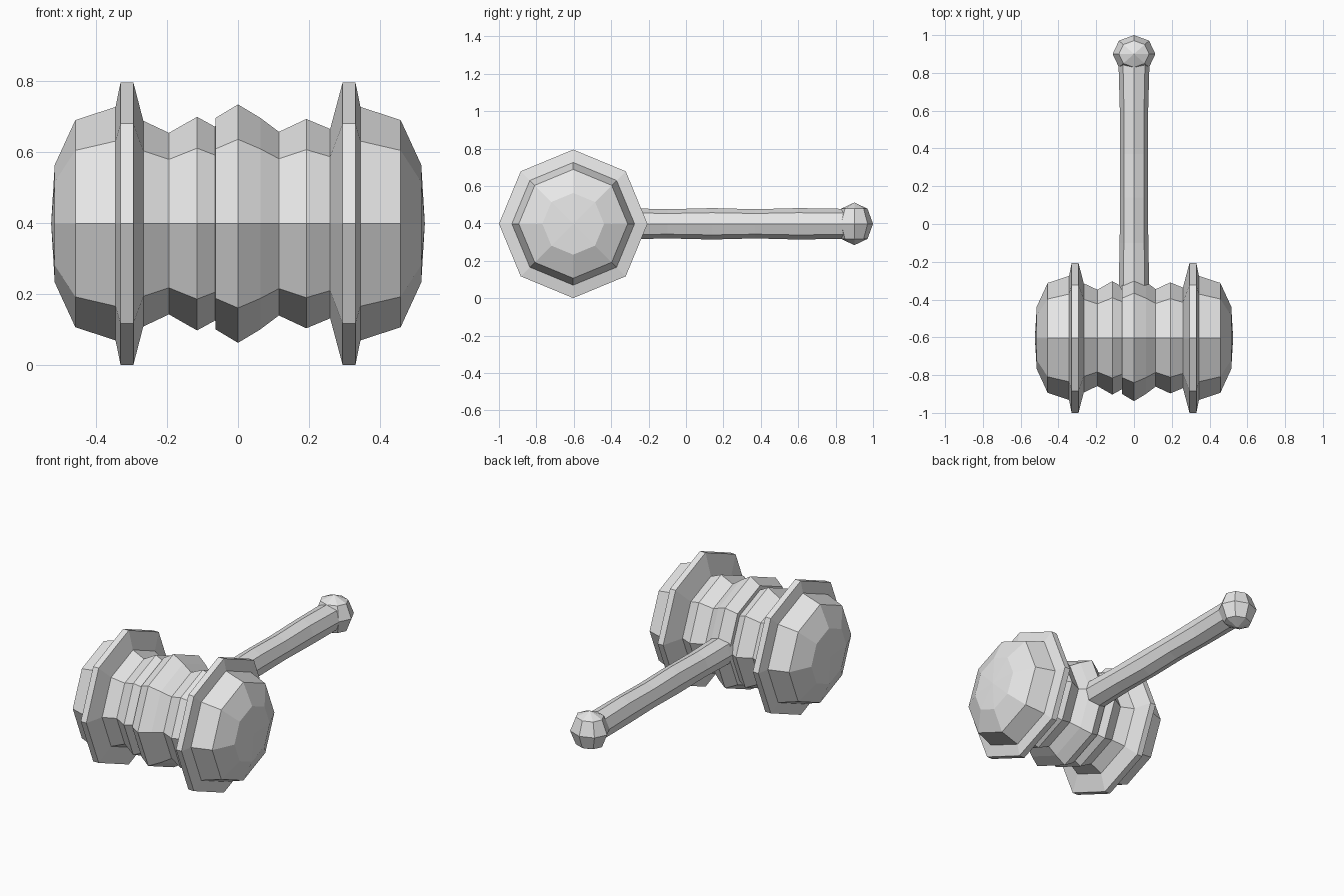
import bpy, bmesh, math
from mathutils import Matrix

if "Cube" in bpy.data.objects:
    bpy.data.objects.remove(bpy.data.objects["Cube"])

SIDES = 8
HEAD = (0, -0.603, 0.398)

grey = bpy.data.materials.new("plain grey")
grey.use_nodes = True
grey.diffuse_color = (0.8, 0.8, 0.8, 1)
grey.node_tree.nodes["Principled BSDF"].inputs["Base Color"].default_value = (0.8, 0.8, 0.8, 1)


def finish(name, bm, location):
    bmesh.ops.recalc_face_normals(bm, faces=bm.faces[:])
    mesh = bpy.data.meshes.new(name)
    bm.to_mesh(mesh)
    bm.free()
    mesh.materials.append(grey)
    obj = bpy.data.objects.new(name, mesh)
    obj.location = location
    bpy.context.collection.objects.link(obj)
    return obj


def loft(name, profile, axis, location):
    """Eight-sided rings (position, horizontal radius, vertical radius) along x or y."""
    bm = bmesh.new()
    rings = []
    for pos, rh, rv in profile:
        if rh == 0:
            ring = [bm.verts.new((pos, 0, 0) if axis == "x" else (0, pos, 0))]
        else:
            ring = []
            for i in range(SIDES):
                a = math.tau * i / SIDES
                h, v = rh * math.cos(a), rv * math.sin(a)
                ring.append(bm.verts.new((pos, h, v) if axis == "x" else (h, pos, v)))
        rings.append(ring)
    for a, b in zip(rings, rings[1:]):
        for i in range(SIDES):
            j = (i + 1) % SIDES
            quad = [a[i % len(a)], a[j % len(a)], b[j % len(b)], b[i % len(b)]]
            bm.faces.new(list(dict.fromkeys(quad)))
    for ring in (rings[0], rings[-1]):
        if len(ring) > 1:
            bm.faces.new(ring)
    return finish(name, bm, location)


# Striking end with its flange, from the pole inwards
cap = [(0.525, 0), (0.515, 0.165), (0.457, 0.291), (0.344, 0.328), (0.33, 0.397), (0.294, 0.397)]
# Ribbed middle, left to right
ribs = [(-0.266, 0.289), (-0.194, 0.255), (-0.115, 0.30), (-0.064, 0.272), (-0.063, 0.297),
        (0, 0.335), (0.063, 0.297), (0.115, 0.258), (0.192, 0.294), (0.259, 0.266)]
head = [(-x, r) for x, r in cap] + ribs + cap[::-1]
loft("mallet_head", [(x, r, r) for x, r in head], "x", HEAD)

# Gently waisted handle
handle = [(-0.45, 0.08, 0.083), (-0.3, 0.08, 0.083), (-0.1, 0.076, 0.078), (0.14, 0.073, 0.084),
          (0.37, 0.074, 0.078), (0.6, 0.075, 0.084), (0.85, 0.082, 0.08)]
loft("handle", handle, "y", (0, 0, HEAD[2]))

# Faceted knob on the handle end
bm = bmesh.new()
bmesh.ops.create_uvsphere(bm, u_segments=SIDES, v_segments=4, radius=1,
                          matrix=Matrix.Diagonal((0.113, 0.1, 0.114, 1)))
finish("handle_knob", bm, (0, 0.9, HEAD[2]))
